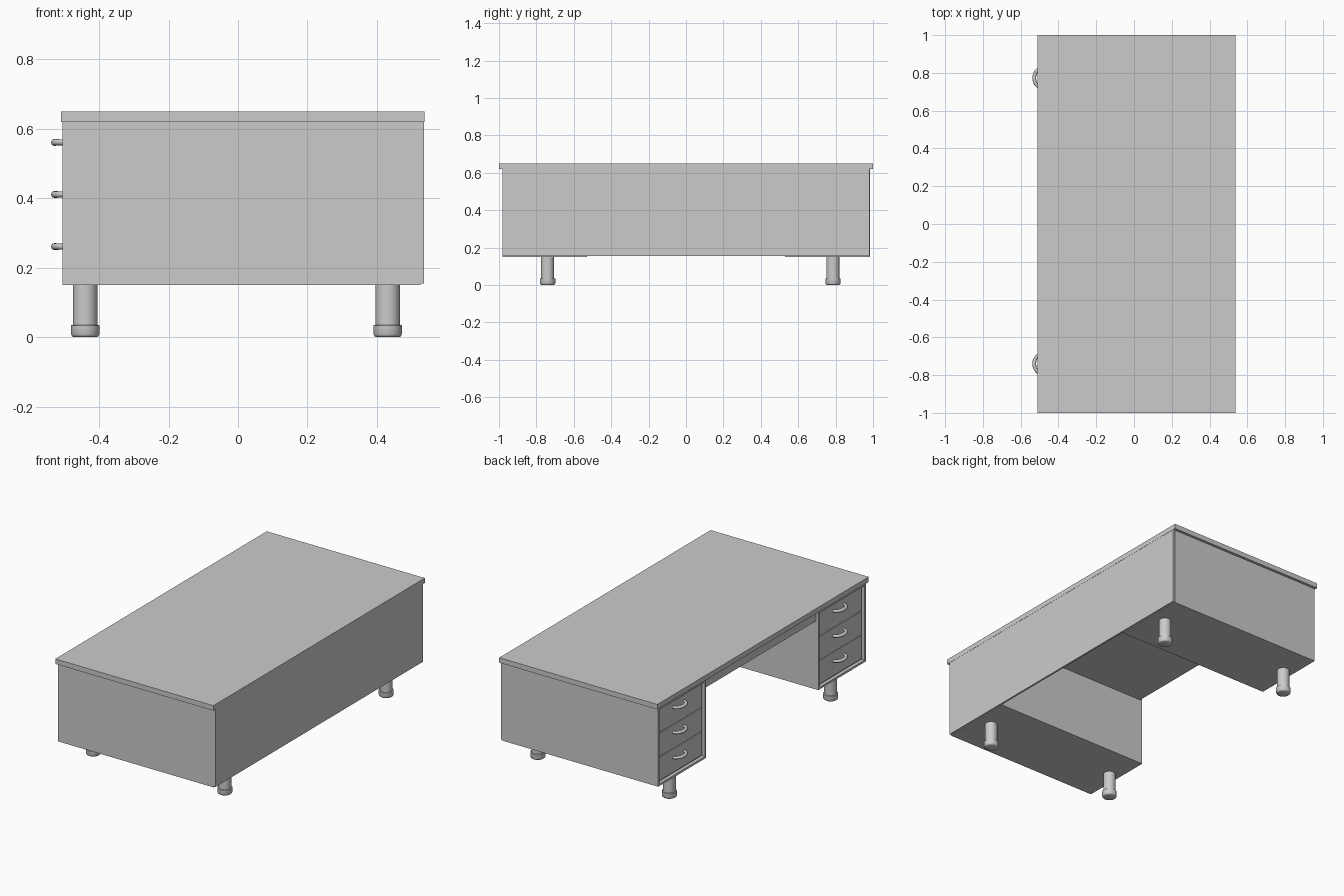
import bpy, bmesh, math

if "Cube" in bpy.data.objects:
    bpy.data.objects.remove(bpy.data.objects["Cube"])


def finish(name, bm, smooth=False):
    bmesh.ops.recalc_face_normals(bm, faces=bm.faces[:])
    mesh = bpy.data.meshes.new(name)
    bm.to_mesh(mesh)
    bm.free()
    ob = bpy.data.objects.new(name, mesh)
    bpy.context.collection.objects.link(ob)
    if smooth:
        bpy.ops.object.select_all(action='DESELECT')
        ob.select_set(True)
        bpy.context.view_layer.objects.active = ob
        bpy.ops.object.shade_smooth_by_angle(angle=math.radians(35))
    return ob


def box_bm(lo, hi):
    bm = bmesh.new()
    bmesh.ops.create_cube(bm, size=1)
    for v in bm.verts:
        v.co = [(a + b) / 2 + c * (b - a) for a, b, c in zip(lo, hi, v.co)]
    return bm


def box(name, lo, hi):
    return finish(name, box_bm(lo, hi))


def pedestal(name, y0, y1):
    # cabinet with a thin rim around a recessed drawer front
    bm = box_bm((-0.505, y0, 0.15), (0.525, y1, 0.62))
    bm.normal_update()
    front = min(bm.faces, key=lambda f: f.calc_center_median().x)
    bmesh.ops.inset_region(bm, faces=[front], thickness=0.018)
    new = bmesh.ops.extrude_face_region(bm, geom=[front])
    verts = [g for g in new['geom'] if isinstance(g, bmesh.types.BMVert)]
    bmesh.ops.translate(bm, verts=verts, vec=(0.02, 0, 0))
    bmesh.ops.delete(bm, geom=[front], context='FACES')
    return finish(name, bm)


def lathe(name, profile, x, y, steps=32):
    bm = bmesh.new()
    vs = [bm.verts.new((r, 0, z)) for r, z in profile]
    es = [bm.edges.new(p) for p in zip(vs, vs[1:])]
    bmesh.ops.spin(bm, geom=vs + es, cent=(0, 0, 0), axis=(0, 0, 1),
                   angle=math.tau, steps=steps)
    bmesh.ops.remove_doubles(bm, verts=bm.verts[:], dist=1e-5)
    ob = finish(name, bm, True)
    ob.location = (x, y, 0)
    return ob


def handle(name, y, z, n=20, sides=12):
    # bowed round bar, tapering slightly to its ends
    bm = bmesh.new()
    rings = []
    for i in range(n + 1):
        a = math.pi * i / n
        r = 0.007 + 0.003 * math.sin(a)
        nx, ny = -math.sin(a), math.cos(a)
        cx, cy = -0.488 + 0.040 * nx, y + 0.052 * ny
        ring = []
        for k in range(sides):
            t = math.tau * k / sides
            c, s = r * math.cos(t), r * math.sin(t)
            ring.append(bm.verts.new((cx + c * nx, cy + c * ny, z + s)))
        rings.append(ring)
    for p, q in zip(rings, rings[1:]):
        for k in range(sides):
            j = (k + 1) % sides
            bm.faces.new((p[k], p[j], q[j], q[k]))
    bm.faces.new(rings[0])
    bm.faces.new(rings[-1])
    return finish(name, bm, True)


# table top, back panel and the shallow centre section over the knee space
box("table_top", (-0.51, -1, 0.62), (0.537, 1, 0.65))
box("back_panel", (0.525, -0.98, 0.155), (0.536, 0.982, 0.62))
box("centre_section", (-0.49, -0.53, 0.56), (0.525, 0.53, 0.62))

leg_profile = [(0, 0), (0.033, 0), (0.038, 0.003), (0.041, 0.009), (0.041, 0.034),
               (0.0395, 0.035), (0.035, 0.035), (0.035, 0.15), (0, 0.15)]

# two pedestals, each with three drawers, handles and two legs
for side, y0, y1, hy, ly in (("right", -0.98, -0.53, -0.74, -0.74),
                             ("left", 0.53, 0.984, 0.773, 0.786)):
    pedestal(f"{side}_pedestal", y0, y1)
    for i in range(3):
        z = 0.17 + i * 0.1443
        box(f"{side}_drawer_{i + 1}", (-0.492, y0 + 0.021, z + 0.001),
            (-0.48, y1 - 0.021, z + 0.1415))
        handle(f"{side}_handle_{i + 1}", hy, 0.261 + i * 0.15)
    for end, lx in (("front", -0.44), ("back", 0.431)):
        lathe(f"{side}_{end}_leg", leg_profile, lx, ly)
